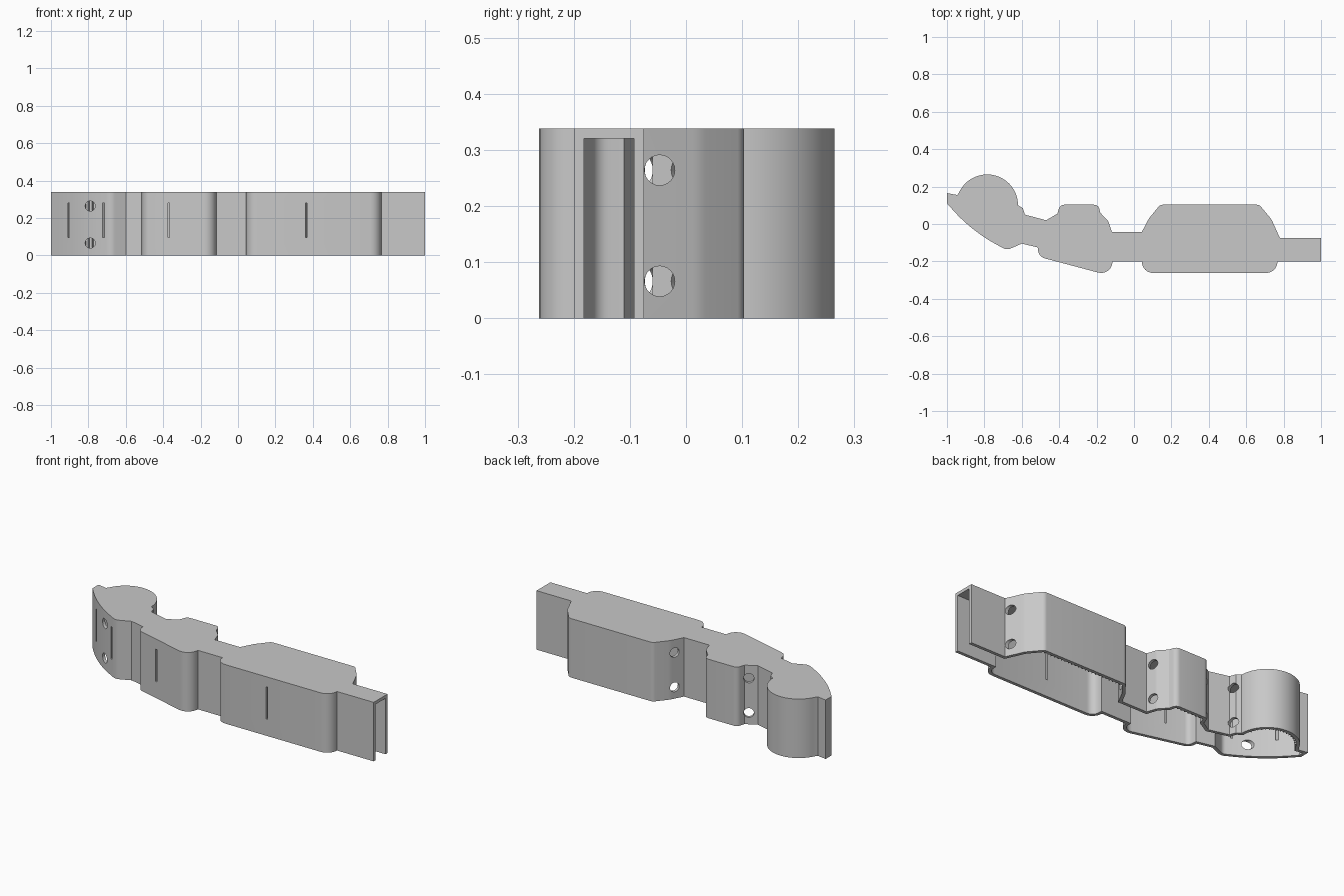
import bpy, bmesh, math
from mathutils import Vector

HEIGHT = 0.338
WALL = 0.018
RADIUS = 0.027

if "Cube" in bpy.data.objects:
    bpy.data.objects.remove(bpy.data.objects["Cube"], do_unlink=True)

grey = bpy.data.materials.new("plastic grey")
grey.use_nodes = True
tone = (0.58, 0.58, 0.58, 1)
grey.diffuse_color = tone
grey.node_tree.nodes["Principled BSDF"].inputs["Base Color"].default_value = tone


def rounded(corners, steps=6):
    """Replace each (x, y, radius) corner with a tangent arc."""
    path = []
    for i, (x, y, r) in enumerate(corners):
        p = Vector((x, y))
        if not r:
            path.append(p)
            continue
        a = (Vector(corners[i - 1][:2]) - p).normalized()
        b = (Vector(corners[(i + 1) % len(corners)][:2]) - p).normalized()
        half = a.angle(b) / 2
        centre = p + (a + b).normalized() * r / math.sin(half)
        start = p + a * r / math.tan(half) - centre
        end = p + b * r / math.tan(half) - centre
        for k in range(steps + 1):
            path.append(centre + start.slerp(end, k / steps).normalized() * r)
    return path


def inset(path, distance):
    """Offset a clockwise closed path inwards with mitred corners."""
    result = []
    for i, p in enumerate(path):
        a = (p - path[i - 1]).normalized()
        b = (path[(i + 1) % len(path)] - p).normalized()
        na, nb = Vector((a.y, -a.x)), Vector((b.y, -b.x))
        result.append(p + (na + nb) * distance / (1 + na.dot(nb)))
    return result


def add_prism(bm, path, low, high):
    verts = [bm.verts.new((p.x, p.y, low)) for p in path]
    face = bm.faces.new(verts)
    top = bmesh.ops.extrude_face_region(bm, geom=[face], use_keep_orig=True)["geom"]
    moved = [v for v in top if isinstance(v, bmesh.types.BMVert)]
    bmesh.ops.translate(bm, verts=moved, vec=(0, 0, high - low))


def finish(bm, name):
    bmesh.ops.recalc_face_normals(bm, faces=bm.faces)
    mesh = bpy.data.meshes.new(name)
    bm.to_mesh(mesh)
    bm.free()
    mesh.materials.append(grey)
    obj = bpy.data.objects.new(name, mesh)
    bpy.context.collection.objects.link(obj)
    return obj


# Outline: front side from the open end, then the rounded head, then the back
front = [
    (1, -0.2, 0), (0.767, -0.2, 0), (0.767, -0.262, 0.06), (0.042, -0.262, 0.06),
    (0.042, -0.2, 0), (-0.115, -0.2, 0), (-0.115, -0.28, 0.06),
    (-0.51, -0.175, 0.05), (-0.515, -0.125, 0), (-0.6, -0.105, 0),
    (-0.68, -0.14, 0.05), (-0.79, -0.08, 0.8), (-0.91, 0.01, 0.8),
    (-1, 0.11, 0), (-1, 0.165, 0), (-0.945, 0.155, 0),
]
head_centre = Vector((-0.785, 0.1))
head = []
for k in range(1, 33):
    angle = math.radians(160 * (1 - k / 32))
    head.append((head_centre.x + 0.165 * math.cos(angle),
                 head_centre.y + 0.165 * math.sin(angle), 0))
back = [
    (-0.595, 0.085, 0), (-0.583, 0.05, 0), (-0.47, 0.02, 0), (-0.41, 0.055, 0),
    (-0.395, 0.103, 0.03), (-0.19, 0.103, 0.03), (-0.18, 0.06, 0),
    (-0.137, 0.015, 0.04), (-0.118, -0.042, 0), (0.042, -0.042, 0),
    (0.08, 0.03, 0.1), (0.14, 0.103, 0.03), (0.67, 0.103, 0.03),
    (0.735, 0.025, 0.1), (0.78, -0.075, 0), (1, -0.075, 0),
]
outline = rounded(front + head + back)
outline = [p for i, p in enumerate(outline) if (p - outline[i - 1]).length > 0.001]
cavity = inset(outline, WALL)
for p in cavity:
    if p.x > 0.95:
        p.x = 1.1

# Shell
bm = bmesh.new()
add_prism(bm, outline, 0, HEIGHT)
shell = finish(bm, "strip_housing")


def cut(bm, name):
    cutter = finish(bm, name)
    cutter.hide_render = True
    mod = shell.modifiers.new(name, "BOOLEAN")
    mod.operation = "DIFFERENCE"
    mod.solver = "EXACT"
    mod.object = cutter
    bpy.context.view_layer.objects.active = shell
    bpy.ops.object.modifier_apply(modifier=name)
    bpy.data.objects.remove(cutter, do_unlink=True)


bm = bmesh.new()
add_prism(bm, cavity, -0.1, HEIGHT - WALL)
cut(bm, "cavity_cutter")

# Paired round holes: x, y and axis direction in degrees
holes = [(-0.79, -0.08, 90), (0.765, -0.047, 0), (0.07, 0.005, 150),
         (-0.125, -0.005, 20), (-0.43, 0.045, 125), (-0.59, 0.07, 20)]
bm = bmesh.new()
for x, y, heading in holes:
    for z in (0.066, 0.264):
        made = bmesh.ops.create_cone(bm, cap_ends=True, segments=24,
                                     radius1=RADIUS, radius2=RADIUS, depth=0.09)
        turn = Vector((math.cos(math.radians(heading)),
                       math.sin(math.radians(heading)), 0)).to_track_quat("Z", "Y")
        for v in made["verts"]:
            v.co = turn @ v.co + Vector((x, y, z))
cut(bm, "hole_cutter")

# Narrow upright slots through the front wall
bm = bmesh.new()
for x, y in ((-0.905, 0.01), (-0.72, -0.11), (-0.37, -0.21), (0.365, -0.25)):
    made = bmesh.ops.create_cube(bm, size=1)
    for v in made["verts"]:
        v.co = Vector((v.co.x * 0.01 + x, v.co.y * 0.09 + y, v.co.z * 0.185 + 0.188))
cut(bm, "slot_cutter")

# Small gripping ribs on the inside of the back wall
bm = bmesh.new()


def add_rib(point, inward):
    side = Vector((-inward.y, inward.x)) * 0.006
    base = point - inward * 0.004
    add_prism(bm, [base - side, base + side, point + inward * 0.012], 0.002, HEIGHT - 0.01)


for left, right in ((0.16, 0.65), (-0.36, -0.22)):
    count = round((right - left) / 0.022)
    for k in range(count + 1):
        add_rib(Vector((left + (right - left) * k / count, 0.103 - WALL)), Vector((0, -1)))
for k in range(17):
    angle = math.radians(15 + k * 8)
    outward = Vector((math.cos(angle), math.sin(angle)))
    add_rib(head_centre + outward * (0.165 - WALL), -outward)
ribs = finish(bm, "grip_ribs")

for obj in (shell, ribs):
    bpy.ops.object.select_all(action="DESELECT")
    obj.select_set(True)
    bpy.context.view_layer.objects.active = obj
    bpy.ops.object.shade_smooth_by_angle(angle=math.radians(25))
